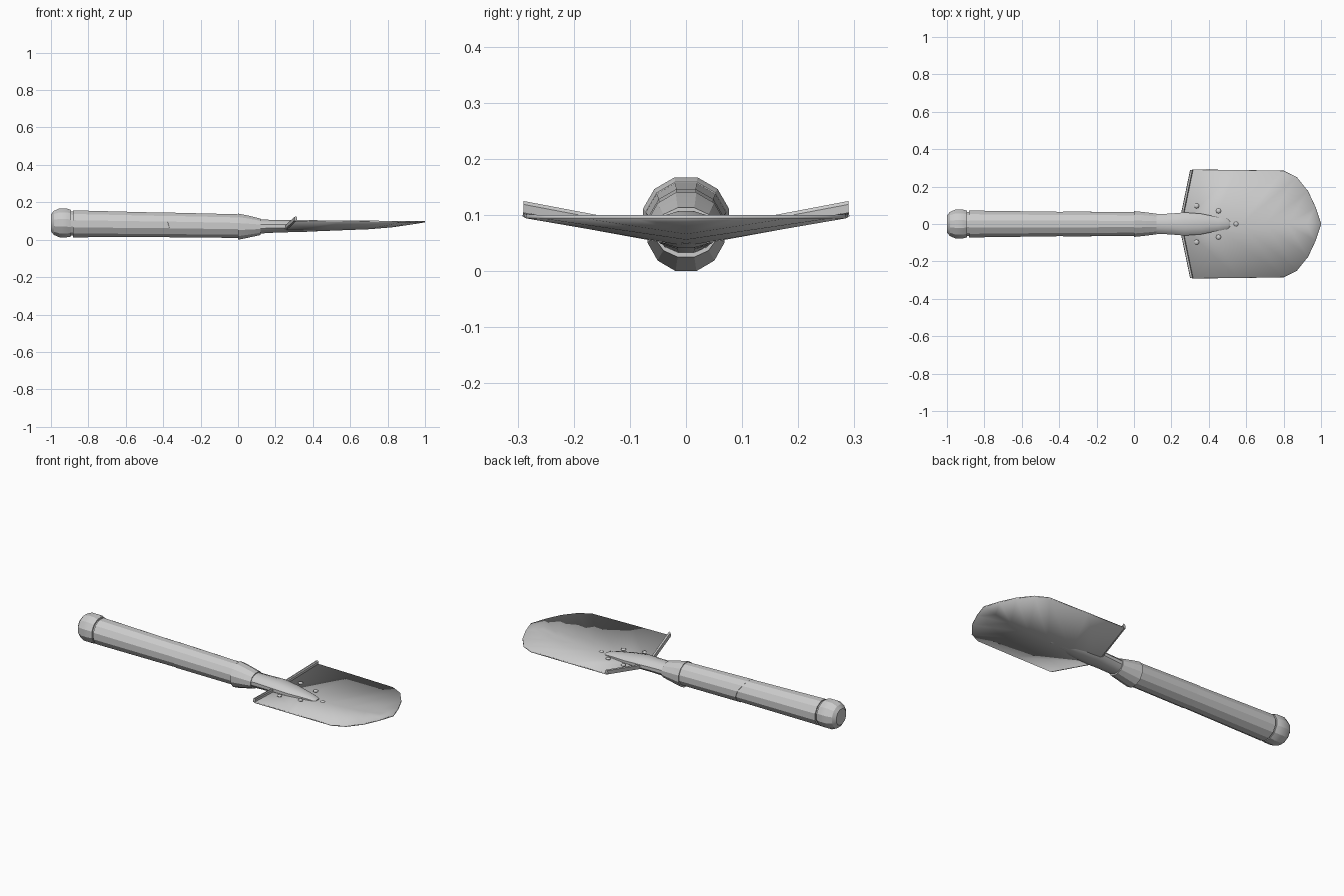
import bpy, bmesh, math

if "Cube" in bpy.data.objects:
    bpy.data.objects.remove(bpy.data.objects["Cube"], do_unlink=True)

grey = bpy.data.materials.new("plain_grey")
grey.use_nodes = True
GREY = (0.6, 0.6, 0.6, 1)
grey.diffuse_color = GREY
grey.node_tree.nodes["Principled BSDF"].inputs["Base Color"].default_value = GREY
SIDES = 12


def finish(name, bm, angle=25, fix_normals=True):
    if fix_normals:
        bmesh.ops.recalc_face_normals(bm, faces=bm.faces)
    mesh = bpy.data.meshes.new(name)
    bm.to_mesh(mesh)
    bm.free()
    obj = bpy.data.objects.new(name, mesh)
    bpy.context.collection.objects.link(obj)
    mesh.materials.append(grey)
    bpy.ops.object.select_all(action="DESELECT")
    obj.select_set(True)
    bpy.context.view_layer.objects.active = obj
    bpy.ops.object.shade_smooth_by_angle(angle=math.radians(angle))
    return obj


def tube(name, rings, slant=0.0, angle=25):
    """Loft rings of (x, centre z, half width, half height); slant pulls the top of the first ring back."""
    bm = bmesh.new()
    loops = []
    for i, (x, cz, ry, rz) in enumerate(rings):
        loop = []
        for k in range(SIDES):
            a = math.tau * (k + 0.5) / SIDES
            y, z = math.cos(a), math.sin(a)
            dx = -slant * max(z, 0) if i == 0 else 0
            f = 1 / math.cos(math.pi / SIDES)
            loop.append(bm.verts.new((x + dx, y * ry * f, cz + z * rz * f)))
        loops.append(loop)
    for a, b in zip(loops, loops[1:]):
        for k in range(SIDES):
            n = (k + 1) % SIDES
            bm.faces.new((a[k], a[n], b[n], b[k]))
    bm.faces.new(loops[0])
    bm.faces.new(loops[-1])
    return finish(name, bm, angle)


def mirror(obj):
    mod = obj.modifiers.new("mirror", "MIRROR")
    mod.use_axis = (False, True, False)
    mod.merge_threshold = 0.0005


# Grip: rounded pommel, narrow groove and long tapered shaft
tube("pommel", [(-1.0, .09, .045, .045), (-.985, .09, .064, .064),
                (-.955, .09, .077, .077), (-.915, .09, .077, .077),
                (-.892, .088, .071, .071)])
tube("groove", [(-.9, .087, .064, .064), (-.87, .086, .064, .064)])
tube("wooden_handle", [(-.882, .085, .072, .072), (-.38, .079, .065, .065),
                       (-.02, .073, .061, .061)])

# Metal socket with a slanted rear edge and a tapering collar
tube("socket_sleeve", [(-.365, .079, .067, .067), (0, .073, .063, .063)], slant=.045)
tube("socket_collar", [(0, .07, .069, .07), (.05, .07, .064, .06),
                       (.12, .069, .055, .044)])

# Neck flattening down onto the blade
tube("neck", [(.1, .07, .051, .038), (.2, .072, .056, .034), (.27, .073, .062, .033),
              (.36, .068, .055, .026), (.45, .063, .037, .016),
              (.5, .058, .027, .009), (.512, .056, .015, .005)], angle=40)

# Dished blade: the left half runs from a low spine to a level rim
spine = [(.25, .05), (.42, .052), (.57, .058), (.7, .063), (.82, .073), (.92, .087), (1, .1)]
rim = [(.31, .29, .105), (.55, .288, .103), (.8, .284, .101), (.87, .25, .1),
       (.93, .175, .1), (.97, .09, .1)]
bm = bmesh.new()
s = [bm.verts.new((x, 0, z)) for x, z in spine]
r = [bm.verts.new(p) for p in rim]
for i in range(len(r) - 1):
    bm.faces.new((s[i], s[i + 1], r[i + 1], r[i]))
bm.faces.new((s[-2], s[-1], r[-1]))
blade = finish("blade", bm, fix_normals=False)
mirror(blade)
solid = blade.modifiers.new("thickness", "SOLIDIFY")
solid.thickness = .007
solid.offset = -1

# Turned-up foot rest along the rear edge of the blade
bm = bmesh.new()
section = [(.004, -.006), (-.01, -.004), (-.008, .017), (.002, .02), (.006, .014)]
ends = [[bm.verts.new((x + dx, y, z + dz)) for dx, dz in section]
        for x, y, z in ((.25, 0, .05), (.31, .29, .105))]
for k in range(len(section)):
    n = (k + 1) % len(section)
    bm.faces.new((ends[0][k], ends[0][n], ends[1][n], ends[1][k]))
bm.faces.new(ends[1])
mirror(finish("foot_rest", bm))

# Domed rivets around the neck
for name, x, y in (("rear_rivet_left", .335, .097), ("rear_rivet_right", .335, -.097),
                   ("front_rivet_left", .452, .07), ("front_rivet_right", .452, -.07),
                   ("tip_rivet", .546, 0)):
    bm = bmesh.new()
    bmesh.ops.create_uvsphere(bm, u_segments=8, v_segments=6, radius=.014)
    bmesh.ops.scale(bm, vec=(1, 1, .5), verts=bm.verts)
    bmesh.ops.translate(bm, vec=(x, y, .056 + abs(y) * .17), verts=bm.verts)
    finish(name, bm, angle=50)
